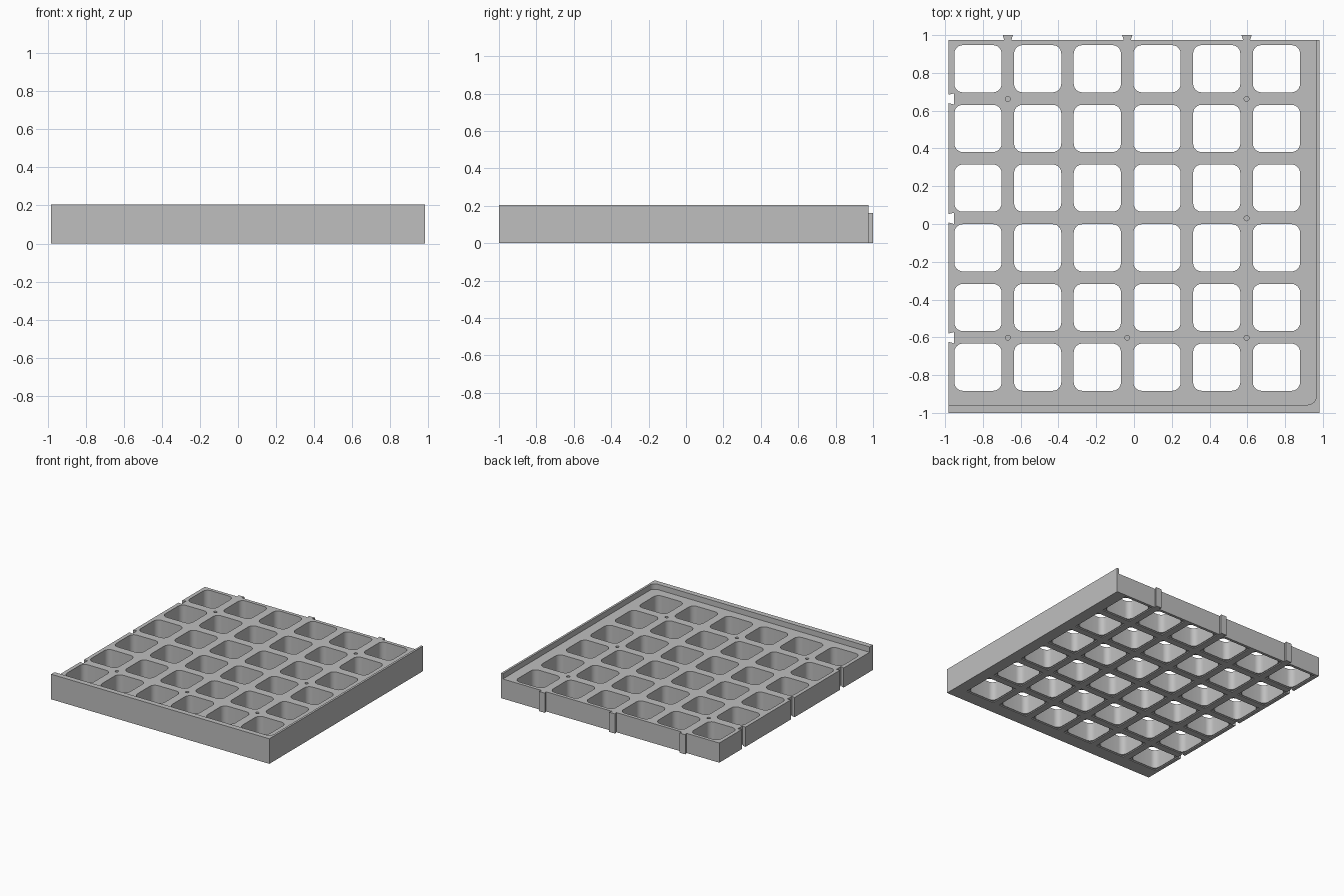
import bpy, bmesh, math

if "Cube" in bpy.data.objects:
    bpy.data.objects.remove(bpy.data.objects["Cube"])

grey = bpy.data.materials.new("matte grey")
grey.diffuse_color = (0.52, 0.52, 0.52, 1)
grey.use_nodes = True
grey.node_tree.nodes["Principled BSDF"].inputs["Base Color"].default_value = grey.diffuse_color

PITCH = 0.316
CELLS_X = [-0.826 + PITCH * i for i in range(6)]
CELLS_Y = [-0.758 + PITCH * i for i in range(6)]
JOINT_X = [-0.668 + 2 * PITCH * i for i in range(3)]   # back tabs
JOINT_Y = [-0.602 + 2 * PITCH * i for i in range(3)]   # left notches
LEFT, RIGHT, FRONT, BACK = -0.982, 0.982, -1.0, 0.975
FLOOR, TOP = 0.16, 0.204


def arc(cx, cy, r, a0, a1, n):
    return [(cx + r * math.cos(math.radians(a0 + (a1 - a0) * i / n)),
             cy + r * math.sin(math.radians(a0 + (a1 - a0) * i / n))) for i in range(n + 1)]


def rounded_square(cx, cy, half, r):
    d, pts = half - r, []
    for k, (sx, sy) in enumerate([(1, 1), (-1, 1), (-1, -1), (1, -1)]):
        pts += arc(cx + sx * d, cy + sy * d, r, 90 * k, 90 * k + 90, 6)
    return pts


def square(cx, cy, h):
    return [(cx - h, cy - h), (cx + h, cy - h), (cx + h, cy + h), (cx - h, cy + h)]


def prisms(name, outlines, z0, z1):
    """One object made of upright prisms, outlines given anticlockwise."""
    bm = bmesh.new()
    for pts in outlines:
        low = [bm.verts.new((x, y, z0)) for x, y in pts]
        high = [bm.verts.new((x, y, z1)) for x, y in pts]
        bm.faces.new(low[::-1])
        bm.faces.new(high)
        for i in range(len(pts)):
            j = (i + 1) % len(pts)
            bm.faces.new((low[i], low[j], high[j], high[i]))
    mesh = bpy.data.meshes.new(name)
    bm.to_mesh(mesh)
    bm.free()
    ob = bpy.data.objects.new(name, mesh)
    bpy.context.collection.objects.link(ob)
    return ob


def cut(target, cutter):
    cutter.hide_render = True
    mod = target.modifiers.new(cutter.name, 'BOOLEAN')
    mod.operation, mod.solver, mod.object = 'DIFFERENCE', 'EXACT', cutter
    bpy.context.view_layer.objects.active = target
    bpy.ops.object.modifier_apply(modifier=mod.name)
    bpy.data.objects.remove(cutter, do_unlink=True)


# Tray outline: dovetail tabs on the back, matching notches on the left
outline = [(LEFT, FRONT), (RIGHT, FRONT), (RIGHT, BACK)]
for x in reversed(JOINT_X):
    outline += [(x + 0.019, BACK), (x + 0.027, 1.0), (x - 0.027, 1.0), (x - 0.019, BACK)]
outline.append((LEFT, BACK))
for y in reversed(JOINT_Y):
    outline += [(LEFT, y + 0.022), (LEFT + 0.03, y + 0.03),
                (LEFT + 0.03, y - 0.03), (LEFT, y - 0.022)]
tray = prisms("grid_tray", [outline], 0, TOP)
tray.data.materials.append(grey)

# Lower the floor, leaving a raised rim along the front and right
rim_x, rim_y, r = 0.965, -0.957, 0.045
floor = [(-1.2, rim_y)] + arc(rim_x - r, rim_y + r, r, -90, 0, 8) + [(rim_x, 1.2), (-1.2, 1.2)]
cut(tray, prisms("floor_cutter", [floor], FLOOR, 0.4))

# Rounded cells, with a shallow square recess underneath
cells = [(x, y) for x in CELLS_X for y in CELLS_Y]
cut(tray, prisms("cell_cutter", [rounded_square(x, y, 0.125, 0.045) for x, y in cells], -0.1, 0.3))
cut(tray, prisms("recess_cutter", [square(x, y, 0.131) for x, y in cells], -0.1, 0.008))

# Small blind pin holes at some crossings
pins = [(0, 0), (1, 0), (2, 0), (2, 1), (0, 2), (2, 2)]
cut(tray, prisms("pin_cutter", [arc(JOINT_X[i], JOINT_Y[j], 0.013, 0, 345, 23) for i, j in pins],
                 0.09, 0.3))

# Smooth only the rounded corners
bpy.ops.object.select_all(action='DESELECT')
tray.select_set(True)
bpy.context.view_layer.objects.active = tray
bpy.ops.object.shade_smooth_by_angle(angle=math.radians(30))
